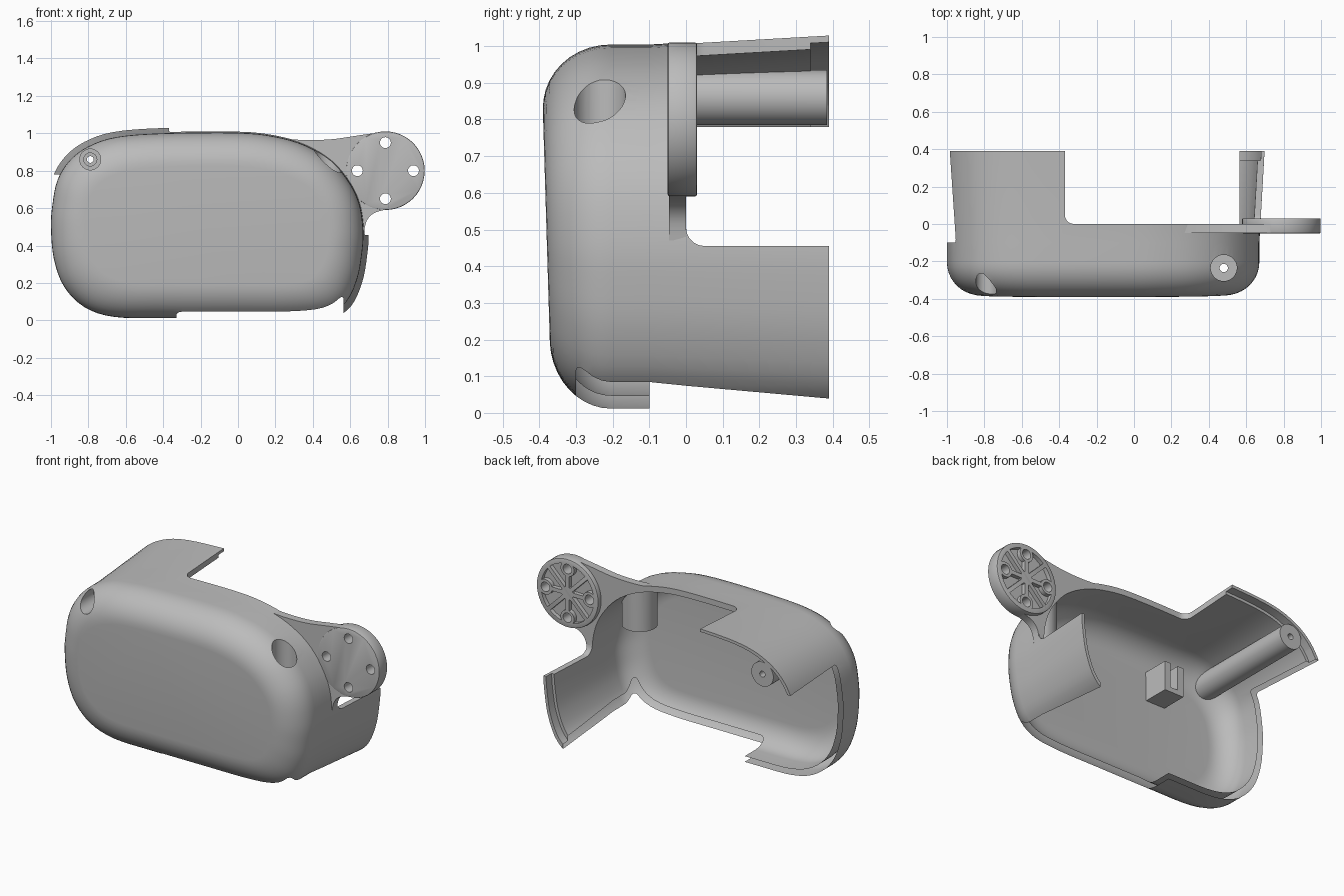
import bpy, bmesh, math
from mathutils import Vector, Matrix

if "Cube" in bpy.data.objects:
    bpy.data.objects.remove(bpy.data.objects["Cube"])

grey = bpy.data.materials.new("light_grey")
grey.use_nodes = True
grey.diffuse_color = (0.5, 0.5, 0.5, 1)
grey.node_tree.nodes["Principled BSDF"].inputs["Base Color"].default_value = (0.5, 0.5, 0.5, 1)


# ---- helpers ----
def make(name, bm):
    bmesh.ops.recalc_face_normals(bm, faces=bm.faces)
    mesh = bpy.data.meshes.new(name)
    bm.to_mesh(mesh)
    bm.free()
    mesh.materials.append(grey)
    ob = bpy.data.objects.new(name, mesh)
    bpy.context.collection.objects.link(ob)
    return ob


def box(name, x, y, z, bevel=0.0):
    bm = bmesh.new()
    bmesh.ops.create_cube(bm, size=1)
    for v in bm.verts:
        v.co = [(r[0] + r[1]) / 2 + c * (r[1] - r[0]) for r, c in zip((x, y, z), v.co)]
    if bevel:
        bmesh.ops.bevel(bm, geom=bm.edges[:], offset=bevel, segments=5,
                        profile=0.5, affect='EDGES')
    return make(name, bm)


def cylinder(name, centre, radius, length, axis='Y', bevel=0.0):
    bm = bmesh.new()
    bmesh.ops.create_cone(bm, cap_ends=True, segments=48, radius1=radius,
                          radius2=radius, depth=length)
    if bevel:
        rims = [e for e in bm.edges if abs(e.verts[0].co.z - e.verts[1].co.z) < 1e-5]
        bmesh.ops.bevel(bm, geom=rims, offset=bevel, segments=2, profile=0.5, affect='EDGES')
    if axis == 'Y':
        bm.transform(Matrix.Rotation(math.pi / 2, 4, 'X'))
    bm.transform(Matrix.Translation(centre))
    return make(name, bm)


def boolean(ob, other, operation):
    mod = ob.modifiers.new("cut", 'BOOLEAN')
    mod.operation, mod.object, mod.solver = operation, other, 'EXACT'
    bpy.context.view_layer.update()
    ev = ob.evaluated_get(bpy.context.evaluated_depsgraph_get())
    mesh = bpy.data.meshes.new_from_object(ev)
    ob.modifiers.clear()
    ob.data = mesh
    bpy.data.objects.remove(other)


def spline(points, steps, closed=True):
    n, out = len(points), []
    for i in range(n if closed else n - 1):
        idx = [(i + k) % n if closed else min(max(i + k, 0), n - 1) for k in (-1, 0, 1, 2)]
        a, b, c, d = (Vector(points[k]) for k in idx)
        for s in range(steps):
            t = s / steps
            out.append(0.5 * (2 * b + (c - a) * t + (2 * a - 5 * b + 4 * c - d) * t * t
                              + (3 * b - a - 3 * c + d) * t ** 3))
    return out


# ---- housing outline (x, z) ----
OUTLINE = spline([(-.4, 1.0), (-.65, .98), (-.8, .93), (-.9, .855), (-.965, .75), (-.992, .62),
                  (-1, .5), (-.985, .33), (-.93, .18), (-.82, .07), (-.66, .018), (-.4, .012),
                  (0, .012), (.3, .014), (.48, .035), (.58, .1), (.637, .22), (.662, .35),
                  (.67, .47), (.652, .61), (.6, .73), (.5, .85), (.36, .935), (.2, .982),
                  (0, 1.003)], 4)
CX, CZ, HX, HZ = -.165, .508, .835, .496
FRONT, BACK, ROUND, WALL = -.385, .39, .18, .035


def ring(bm, y, inset):
    grow = .028 * max(0, y + .1) / .49 - inset
    lean = min(1, max(0, (-.2 - y) / .18))
    out = []
    for p in OUTLINE:
        x = CX + (p.x - CX) * (HX + grow) / HX
        z = CZ + (p.y - CZ) * (HZ + grow) / HZ
        out.append(bm.verts.new((x, y - .03 * (z - .65) * lean, z)))
    return out


def surface(extra, back):
    # rounded front edge followed by the drafted side wall
    path = [(FRONT + extra + (ROUND - extra) * (1 - math.sin(a)),
             extra + (ROUND - extra) * (1 - math.cos(a)))
            for a in (math.pi / 2 * (1 - i / 10) for i in range(11))]
    return path + [(-.1, extra), (back, extra)]


def loft(name, path, caps=True):
    bm = bmesh.new()
    rings = [ring(bm, y, d) for y, d in path]
    n = len(OUTLINE)
    for a, b in zip(rings, rings[1:]):
        for i in range(n):
            bm.faces.new((a[i], a[(i + 1) % n], b[(i + 1) % n], b[i]))
    bm.faces.new(rings[0])
    bm.faces.new(rings[-1])
    return make(name, bm)


# ---- housing shell, open at the back ----
shell = loft("housing_shell", surface(0, BACK) + surface(WALL, BACK)[::-1])
boolean(shell, loft("rim_step", [(.34, .018), (.5, .018)]), 'DIFFERENCE')
for x, y, z, b in (((-.37, 1.5), (0, 1), (.455, 1.5), .05),      # top and side opening
                   ((-1.5, -.2), (-.1, 1), (-.5, .78), .02),     # far side opening
                   ((-.33, .565), (-.3, 1), (-.5, .25), .03)):   # bottom opening
    boolean(shell, box("opening", x, y, z, b), 'DIFFERENCE')

# ---- screw bosses ----
post = cylinder("screw_post", (-.79, -.06, .86), .075, .89)
boss = cylinder("screw_boss", (.48, -.235, .85), .1, .52, 'Z')
for part in (post, boss):
    boolean(part, loft("trim", surface(.012, .5)), 'INTERSECT')
    boolean(shell, part, 'UNION')
for centre, r, length, axis in (((-.79, -.45, .86), .056, .5, 'Y'),
                                ((-.79, -.3, .86), .035, .4, 'Y'),
                                ((-.79, 0, .86), .018, 2, 'Y'),
                                ((.48, -.235, 1), .07, .6, 'Z'),
                                ((.48, -.235, .7), .022, .5, 'Z')):
    boolean(shell, cylinder("drill", centre, r, length, axis), 'DIFFERENCE')

# ---- slotted block on the inner front wall ----
block = box("inner_block", (-.51, -.38), (-.37, -.19), (.63, .81))
boolean(block, box("slot", (-.47, -.42), (-.27, 0), (.66, 1)), 'DIFFERENCE')

# ---- mounting ear: web blending into a round disc ----
EX, EZ = .788, .8
top_edge = spline([(.1, .99), (.24, .972), (.36, .964), (.5, .968), (.64, .988), (EX, 1.009)], 5, False)
low_edge = spline([(EX, .592), (.725, .572), (.687, .53), (.672, .46)], 5, False)
inner = [(.655, .46), (.645, .6), (.59, .72), (.49, .84), (.35, .925), (.2, .965)]
bm = bmesh.new()
outline = [(p[0], p[1]) for p in top_edge] + [(EX, 1.009)] + [(p[0], p[1]) for p in low_edge]
face = bm.faces.new([bm.verts.new((x, -.047, z)) for x, z in outline + inner])
made = bmesh.ops.extrude_face_region(bm, geom=[face])["geom"]
for v in made:
    if isinstance(v, bmesh.types.BMVert):
        v.co.y = 0
ear = make("mounting_ear", bm)
boolean(ear, cylinder("ear_disc", (EX, -.01, EZ), .21, .08, bevel=.006), 'UNION')

# pocket on the back of the disc, leaving bosses and spokes
HOLES = [(EX + .15 * math.cos(a), EZ + .15 * math.sin(a))
         for a in (i * math.pi / 2 for i in range(4))]
pocket = cylinder("pocket", (EX, .055, EZ), .18, .1)
for x, z in HOLES:
    boolean(pocket, cylinder("boss", (x, 0, z), .046, .3), 'DIFFERENCE')
for i in range(4):
    bar = box("spoke", (-.25, .25), (-.2, .2), (-.012, .012))
    bar.data.transform(Matrix.Translation((EX, 0, EZ)) @ Matrix.Rotation(i * math.pi / 4, 4, 'Y'))
    boolean(pocket, bar, 'DIFFERENCE')
boolean(pocket, cylinder("hub", (EX, 0, EZ), .04, .3), 'DIFFERENCE')
boolean(ear, pocket, 'DIFFERENCE')
for x, z in HOLES:
    boolean(ear, cylinder("drill", (x, 0, z), .029, 1), 'DIFFERENCE')

# ---- smooth shading with sharp edges kept ----
bpy.ops.object.select_all(action='DESELECT')
for ob in (shell, block, ear):
    ob.select_set(True)
    bpy.context.view_layer.objects.active = ob
bpy.ops.object.shade_smooth_by_angle(angle=math.radians(30))
